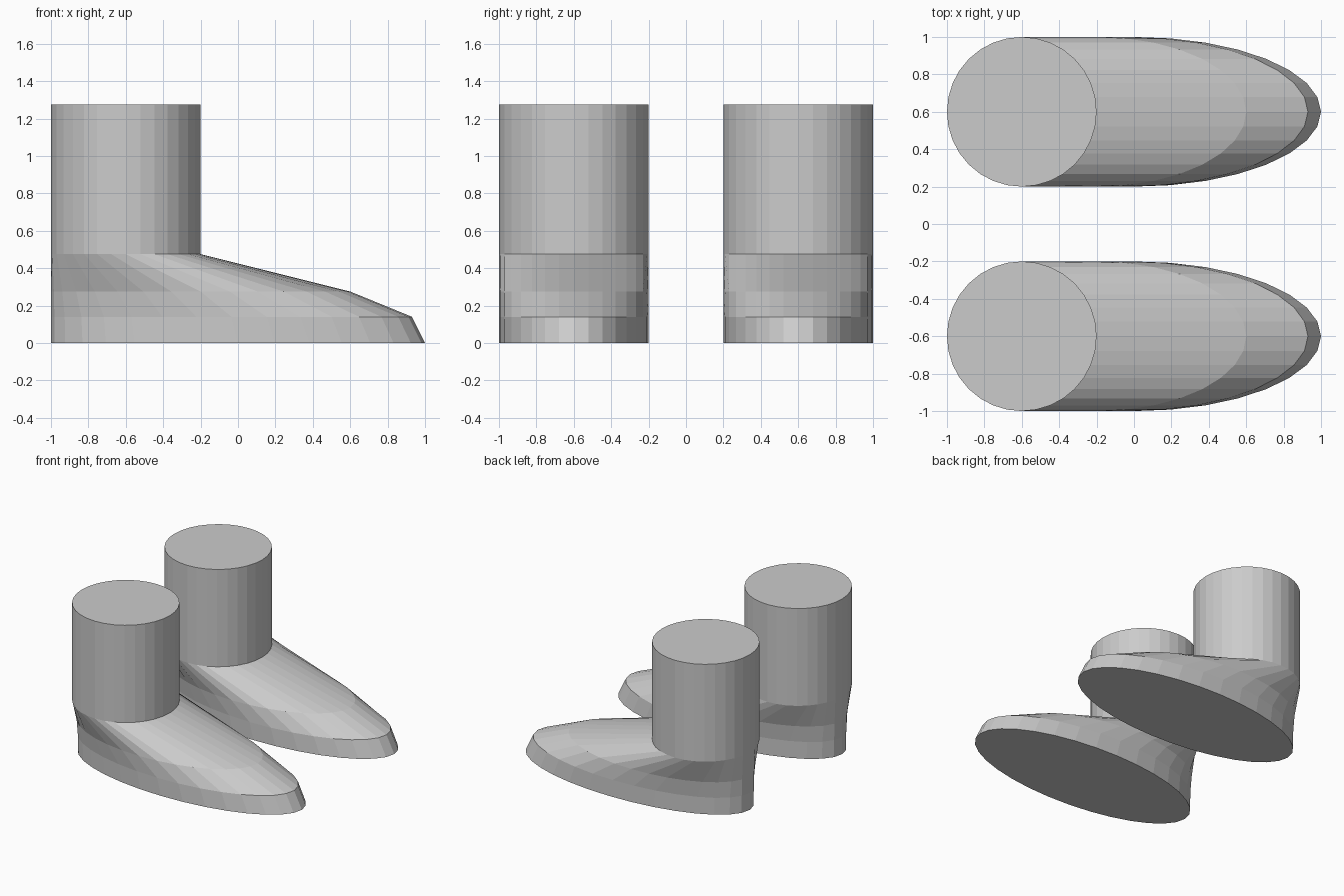
import bpy, bmesh
from math import cos, sin, pi

if "Cube" in bpy.data.objects:
    bpy.data.objects.remove(bpy.data.objects["Cube"])

SIDES = 32
# cross-sections: height, heel x, toe x (all 0.8 wide)
SECTIONS = [(0.0, -1, 1.0), (0.14, -1, 0.93), (0.275, -1, 0.6),
            (0.475, -1, -0.2), (1.275, -1, -0.2)]


def add_ring(bm, z, heel, toe):
    cx, rx = (heel + toe) / 2, (toe - heel) / 2
    return [bm.verts.new((cx + rx * cos(2 * pi * i / SIDES),
                          -0.6 + 0.4 * sin(2 * pi * i / SIDES), z))
            for i in range(SIDES)]


# boot: sole, tapering toe and straight shaft lofted as one shell
bm = bmesh.new()
rings = [add_ring(bm, *s) for s in SECTIONS]
for a, b in zip(rings, rings[1:]):
    for i in range(SIDES):
        j = (i + 1) % SIDES
        bm.faces.new((a[i], a[j], b[j], b[i]))
bm.faces.new(rings[0][::-1])
bm.faces.new(rings[-1])
mesh = bpy.data.meshes.new("boots")
bm.to_mesh(mesh)
bm.free()
boots = bpy.data.objects.new("boots", mesh)
bpy.context.collection.objects.link(boots)

# second boot mirrored across y = 0
mirror = boots.modifiers.new("other_boot", 'MIRROR')
mirror.use_axis = (False, True, False)
